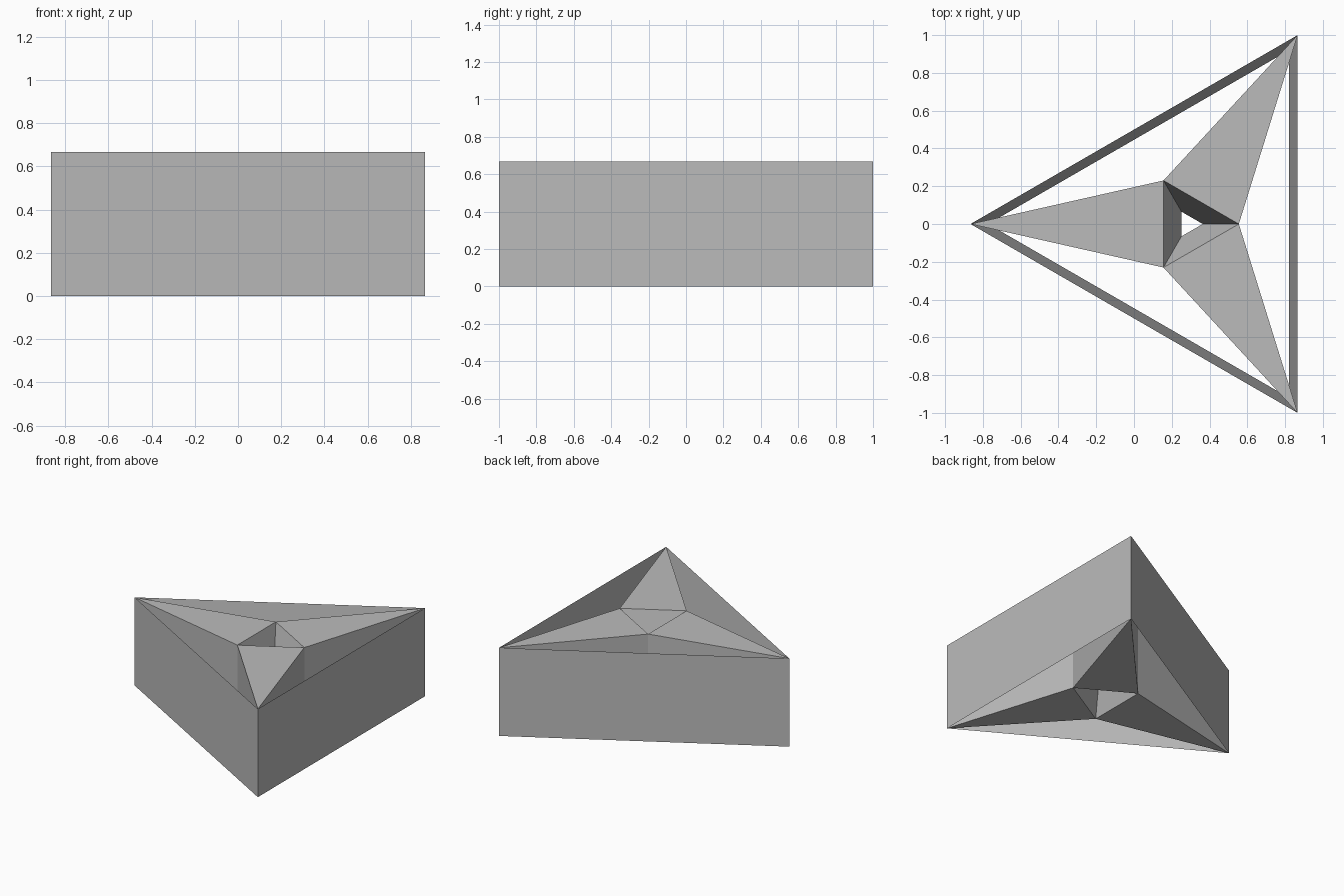
import bpy, bmesh
from math import cos, sin, radians
from mathutils import Vector

cube = bpy.data.objects.get("Cube")
if cube:
    bpy.data.objects.remove(cube, do_unlink=True)

HEIGHT = 0.667
CENTRE = 0.289          # x of the triangle's centroid
TIP_R, INNER_R, HOLE_R = 1.1547, 0.266, 0.075
NOTCH = 0.15            # where the frame ridge meets each arm side

grey = bpy.data.materials.new("plain_grey")
grey.use_nodes = True
colour = (0.5, 0.5, 0.5, 1)
grey.diffuse_color = colour
grey.node_tree.nodes["Principled BSDF"].inputs["Base Color"].default_value = colour

bm = bmesh.new()


def ring(radius, start, z):
    """Three vertices spaced evenly around the centroid."""
    return [bm.verts.new((CENTRE + radius * cos(radians(start + 120 * k)),
                          radius * sin(radians(start + 120 * k)), z))
            for k in range(3)]


def notch(tip, inner):
    p = tip.co.lerp(inner.co, NOTCH)
    return bm.verts.new(Vector((p.x, p.y, HEIGHT / 2)))


# Corner rings: [bottom, top]
tips = [ring(TIP_R, 60, z) for z in (0, HEIGHT)]
inner = [ring(INNER_R, 0, z) for z in (0, HEIGHT)]
waist = ring(HOLE_R, 0, HEIGHT / 2)
near = [notch(tips[1][k], inner[1][k]) for k in range(3)]
far = [notch(tips[1][k], inner[1][(k + 1) % 3]) for k in range(3)]

for k in range(3):
    n = (k + 1) % 3
    # Outer wall
    bm.faces.new((tips[0][k], tips[0][n], tips[1][n], tips[1][k]))
    # Vertical sides of the arm, notched by the frame ridge
    for mid, i in ((near[k], k), (far[k], n)):
        bm.faces.new((tips[1][k], mid, tips[0][k], inner[0][i], inner[1][i]))
    for level in (0, 1):
        # Flat arm, sloping frame face and sloping funnel face
        bm.faces.new((tips[level][k], inner[level][n], inner[level][k]))
        bm.faces.new((tips[level][k], tips[level][n], near[n], far[k]))
        bm.faces.new((inner[level][k], inner[level][n], waist[n], waist[k]))

bmesh.ops.recalc_face_normals(bm, faces=bm.faces)
mesh = bpy.data.meshes.new("pierced_triangular_prism")
bm.to_mesh(mesh)
bm.free()
mesh.materials.append(grey)
prism = bpy.data.objects.new("pierced_triangular_prism", mesh)
bpy.context.collection.objects.link(prism)
